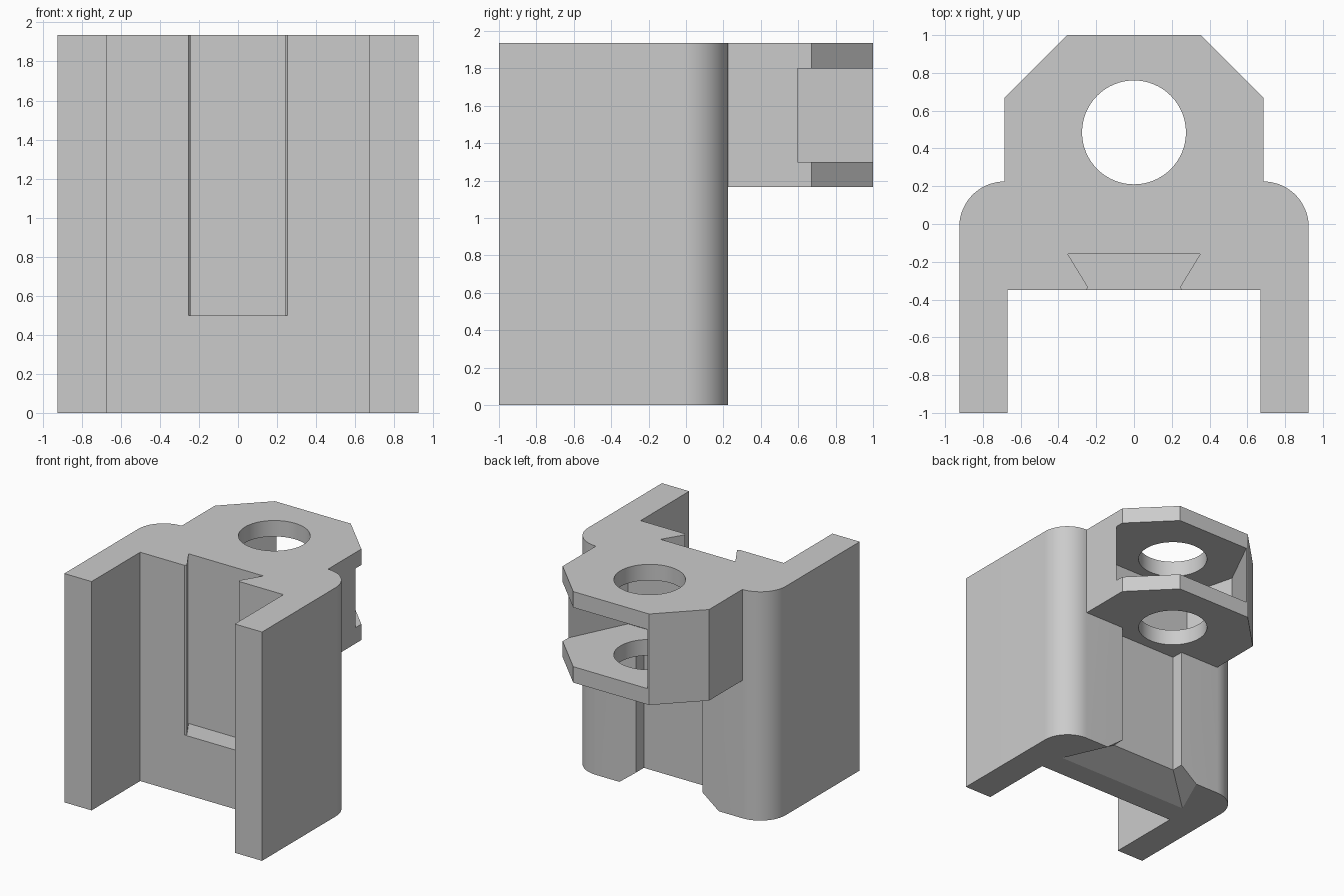
import bpy, bmesh, math

cube = bpy.data.objects.get("Cube")
if cube:
    bpy.data.objects.remove(cube, do_unlink=True)

HEIGHT = 1.935

grey = bpy.data.materials.new("plain grey")
grey.use_nodes = True
colour = (0.6, 0.6, 0.6, 1)
grey.diffuse_color = colour
grey.node_tree.nodes["Principled BSDF"].inputs["Base Color"].default_value = colour


def loft(name, lower, upper, z0, z1):
    """Solid between two outlines with the same number of points."""
    bm = bmesh.new()
    a = [bm.verts.new((x, y, z0)) for x, y in lower]
    b = [bm.verts.new((x, y, z1)) for x, y in upper]
    bm.faces.new(a)
    bm.faces.new(b)
    n = len(a)
    for i in range(n):
        j = (i + 1) % n
        bm.faces.new((a[i], a[j], b[j], b[i]))
    bmesh.ops.recalc_face_normals(bm, faces=bm.faces)
    mesh = bpy.data.meshes.new(name)
    bm.to_mesh(mesh)
    bm.free()
    obj = bpy.data.objects.new(name, mesh)
    bpy.context.collection.objects.link(obj)
    mesh.materials.append(grey)
    return obj


def prism(name, outline, z0, z1):
    return loft(name, outline, outline, z0, z1)


def mirrored(half):
    """Closed outline from its +x half."""
    return half + [(-x, y) for x, y in reversed(half)]


def combine(target, tool, operation):
    mod = target.modifiers.new(operation.lower(), 'BOOLEAN')
    mod.operation = operation
    mod.solver = 'EXACT'
    mod.object = tool
    bpy.context.view_layer.objects.active = target
    bpy.ops.object.modifier_apply(modifier=mod.name)
    bpy.data.objects.remove(tool, do_unlink=True)


# U-shaped channel with rounded back corners
r = 0.24
corner = [(0.685 + r * math.cos(t), -0.015 + r * math.sin(t))
          for t in (math.pi / 2 * i / 16 for i in range(17))]
channel = mirrored([(0.67, -0.35), (0.67, -1), (0.925, -1)] + corner)
bracket = prism("channel_bracket", channel, 0, HEIGHT)

# Back lug with chamfered corners
lug = prism("lug", mirrored([(0.685, 0), (0.685, 0.67), (0.355, 1)]), 1.165, HEIGHT)
combine(bracket, lug, 'UNION')

# Dovetail slot in the front of the web, with eased mouth edges
dovetail = mirrored([(0.256, -0.352), (0.243, -0.335), (0.35, -0.16)])
dovetail = [(0.256, -0.45)] + dovetail + [(-0.256, -0.45)]
combine(bracket, prism("dovetail_cutter", dovetail, 0.5, 2.1), 'DIFFERENCE')

# Shallow recess in the back, with a funnel at its lower end
recess = mirrored([(0.31, 0.12), (0.31, 0.225), (0.31, 0.4)])
mouth = mirrored([(0.63, -0.145), (0.465, 0.225), (0.39, 0.4)])
combine(bracket, prism("recess_cutter", recess, 0.1, 1.165), 'DIFFERENCE')
combine(bracket, loft("funnel_cutter", mouth, recess, 0, 0.12), 'DIFFERENCE')

# Pivot pocket, open to the back and the left side
pocket = [(-0.56, 0.56), (-0.45, 0.125), (0.456, 0.125),
          (0.685, 0.595), (0.9, 1.04), (-0.32, 1.04)]
combine(bracket, prism("pocket_cutter", pocket, 1.3, 1.8), 'DIFFERENCE')

# Pin hole through both ears
hole = [(0.275 * math.cos(math.tau * i / 64), 0.485 + 0.275 * math.sin(math.tau * i / 64))
        for i in range(64)]
combine(bracket, prism("hole_cutter", hole, 1.1, 2.1), 'DIFFERENCE')

# Smooth curved walls, sharp edges elsewhere
bpy.ops.object.select_all(action='DESELECT')
bracket.select_set(True)
bpy.context.view_layer.objects.active = bracket
bpy.ops.object.shade_smooth_by_angle(angle=math.radians(20))
